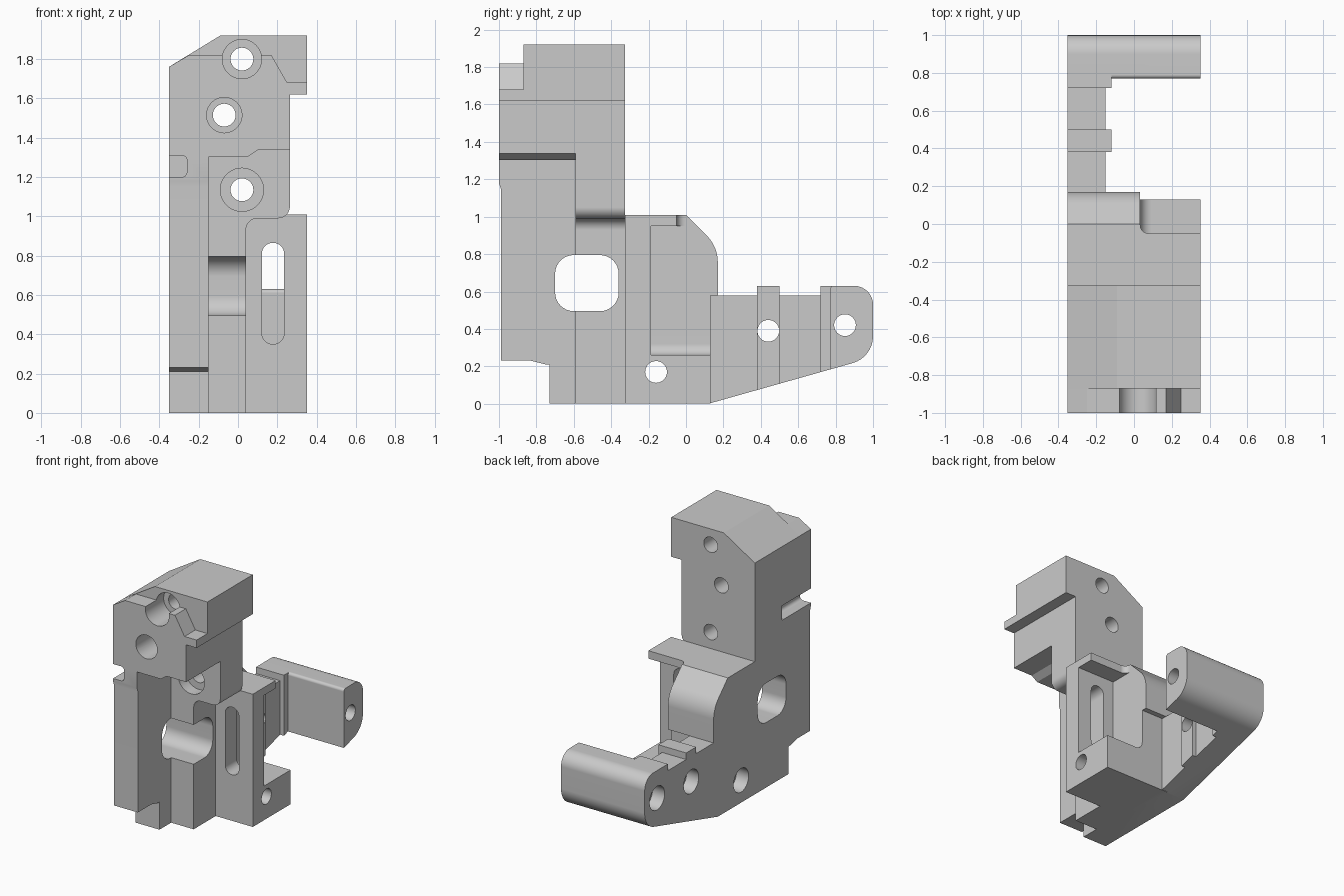
import bpy, bmesh, math
from mathutils import Vector

cube = bpy.data.objects.get("Cube")
if cube:
    bpy.data.objects.remove(cube, do_unlink=True)

grey = bpy.data.materials.new("plain grey")
grey.use_nodes = True
COLOUR = (0.59, 0.59, 0.59, 1)
grey.diffuse_color = COLOUR
grey.node_tree.nodes["Principled BSDF"].inputs["Base Color"].default_value = COLOUR


def rounded(points, steps=8):
    """Replace each (u, v, radius) corner with a fillet arc."""
    out = []
    for i, p in enumerate(points):
        c = Vector(p[:2])
        if len(p) < 3:
            out.append(c)
            continue
        a = (Vector(points[i - 1][:2]) - c).normalized()
        b = (Vector(points[(i + 1) % len(points)][:2]) - c).normalized()
        bisector = (a + b).normalized()
        half = a.angle(b) / 2
        centre = c + bisector * (p[2] / math.sin(half))
        # Sweep from one tangent point to the other around the centre
        sweep = math.pi / 2 - half
        turn = -1 if a.x * b.y - a.y * b.x > 0 else 1
        middle = math.atan2(-bisector.y, -bisector.x)
        for k in range(steps + 1):
            angle = middle + turn * sweep * (2 * k / steps - 1)
            out.append(centre + p[2] * Vector((math.cos(angle), math.sin(angle))))
    return out


def prism(name, axis, points, lo, hi):
    """Extrude a profile along an axis from lo to hi."""
    place = {"x": lambda u, v, w: (w, u, v),
             "y": lambda u, v, w: (u, w, v),
             "z": lambda u, v, w: (u, v, w)}[axis]
    bm = bmesh.new()
    pts = rounded(points)
    low = [bm.verts.new(place(p.x, p.y, lo)) for p in pts]
    high = [bm.verts.new(place(p.x, p.y, hi)) for p in pts]
    bm.faces.new(low)
    bm.faces.new(high)
    for i in range(len(pts)):
        j = (i + 1) % len(pts)
        bm.faces.new((low[i], low[j], high[j], high[i]))
    bmesh.ops.recalc_face_normals(bm, faces=bm.faces)
    mesh = bpy.data.meshes.new(name)
    bm.to_mesh(mesh)
    bm.free()
    mesh.materials.append(grey)
    obj = bpy.data.objects.new(name, mesh)
    bpy.context.scene.collection.objects.link(obj)
    return obj


def box(u0, u1, v0, v1, r=0):
    corners = [(u0, v0), (u1, v0), (u1, v1), (u0, v1)]
    return [c + (r,) for c in corners] if r else corners


def bore(axis, u, v, r, lo, hi):
    n = 40
    ring = [(u + r * math.cos(math.tau * i / n), v + r * math.sin(math.tau * i / n))
            for i in range(n)]
    return prism("bore", axis, ring, lo, hi)


def under(y):
    """Height of the sloping underside of the arm."""
    return (y - 0.12) * 0.282


L, R = -0.352, 0.352
TOP = 0.63
BACK = [(0.17, 0.58), (0.17, 0.84, 0.2), (0, 1.01), (-0.325, 1.01)]

# Side wall running the full height and out along the arm, with raised bosses
body = prism("bracket_body", "x", [
    (-0.73, 0), (0.12, 0), (0.82, under(0.82)), (0.82, TOP), (0.72, TOP), (0.72, 0.58),
    (0.5, 0.58), (0.5, TOP), (0.38, TOP), (0.38, 0.58), *BACK,
    (-0.325, 1.7), (-1, 1.7), (-1, 1.18), (-0.99, 1.15), (-0.99, 0.23),
    (-0.83, 0.23), (-0.75, 0.21), (-0.73, 0.21)], L, -0.15)

step = [(L, 1.303), (0.05, 1.303), (0.1, 1.337), (0.264, 1.337), (0.264, 1.62), (R, 1.62)]
solids = [
    # Head of the tower and its lower front slab
    prism("tower_head", "y", step + [(R, 1.92), (-0.09, 1.92), (L, 1.76)], -0.87, -0.325),
    prism("front_slab", "y", step + [(R, 1.68), (0.25, 1.68), (0.17, 1.82),
                                     (-0.25, 1.82), (L, 1.76)], -1, -0.87),
    # Web below the head
    prism("web", "y", [(-0.2, 0), (0.04, 0), (0.04, 0.99, 0.06), (0.264, 0.99, 0.06),
                       (0.264, 1.4), (-0.2, 1.4)], -0.59, -0.325),
    # Rear block, slotted plate, flange and foot
    prism("rear_core", "x", [(-0.325, 0), (0.13, 0), (0.13, 0.58), *BACK], -0.2, 0.033),
    prism("slotted_plate", "y", box(0, R, 0, 1.01), -0.325, -0.188),
    prism("flange", "z", [(-0.1, -0.3), (R, -0.3), (R, -0.05), (0.033, -0.05, 0.045),
                          (0.033, 0), (-0.1, 0)], 0.95, 1.01),
    prism("foot", "y", [(-0.1, 0), (R, 0), (R, 0.26), (0.033, 0.26, 0.06),
                        (0.033, 0.4), (-0.1, 0.4)], -0.25, 0.13),
    # Rounded block at the end of the arm
    prism("end_block", "x", [(0.77, under(0.77)), (1, under(1), 0.15),
                             (1, TOP, 0.1), (0.77, TOP, 0.02)], L, R),
]
# Inner faces of the raised bosses
for y0, y1 in ((0.38, 0.5), (0.72, 0.82)):
    solids.append(prism("boss", "x", [(y0, under(y0)), (y1, under(y1)),
                                      (y1, TOP), (y0, TOP)], -0.2, -0.118))

cutters = [
    prism("window", "x", box(-0.7, -0.36, 0.495, 0.795, 0.1), -0.5, 0.1),
    prism("side_notch", "y", box(-0.5, -0.26, 1.2, 1.31, 0.025), -1.1, -0.65),
    prism("slot", "y", box(0.121, 0.235, 0.35, 0.865, 0.056), -0.4, -0.15),
]
# Counterbored holes through the tower
for x, z, r, start, depth in ((0.02, 1.8, 0.1, -1.1, -0.78),
                              (-0.07, 1.515, 0.09, -1.1, -0.8),
                              (0.02, 1.135, 0.11, -0.8, -0.5)):
    cutters.append(bore("y", x, z, r, start, depth))
    cutters.append(bore("y", x, z, 0.058, -1.15, -0.2))
# Counterbored cross holes along the base and arm
for y, z in ((-0.16, 0.17), (0.44, 0.39), (0.85, 0.42)):
    cutters.append(bore("x", y, z, 0.09, -0.5, -0.25))
    cutters.append(bore("x", y, z, 0.058, -0.55, 0.5))

# Combine the solids and cut the openings
for operation, tools in (("UNION", solids), ("DIFFERENCE", cutters)):
    for tool in tools:
        mod = body.modifiers.new(tool.name, "BOOLEAN")
        mod.operation = operation
        mod.solver = "EXACT"
        mod.object = tool
bpy.context.view_layer.update()
result = bpy.data.meshes.new_from_object(
    body.evaluated_get(bpy.context.evaluated_depsgraph_get()))
body.modifiers.clear()
body.data = result
for tool in solids + cutters:
    bpy.data.objects.remove(tool, do_unlink=True)

# Smooth fillets and bores, keep edges crisp and flat faces flat
bpy.ops.object.select_all(action="DESELECT")
body.select_set(True)
bpy.context.view_layer.objects.active = body
bpy.ops.object.shade_smooth_by_angle(angle=math.radians(25))
weighted = body.modifiers.new("flat_faces", "WEIGHTED_NORMAL")
weighted.keep_sharp = True
